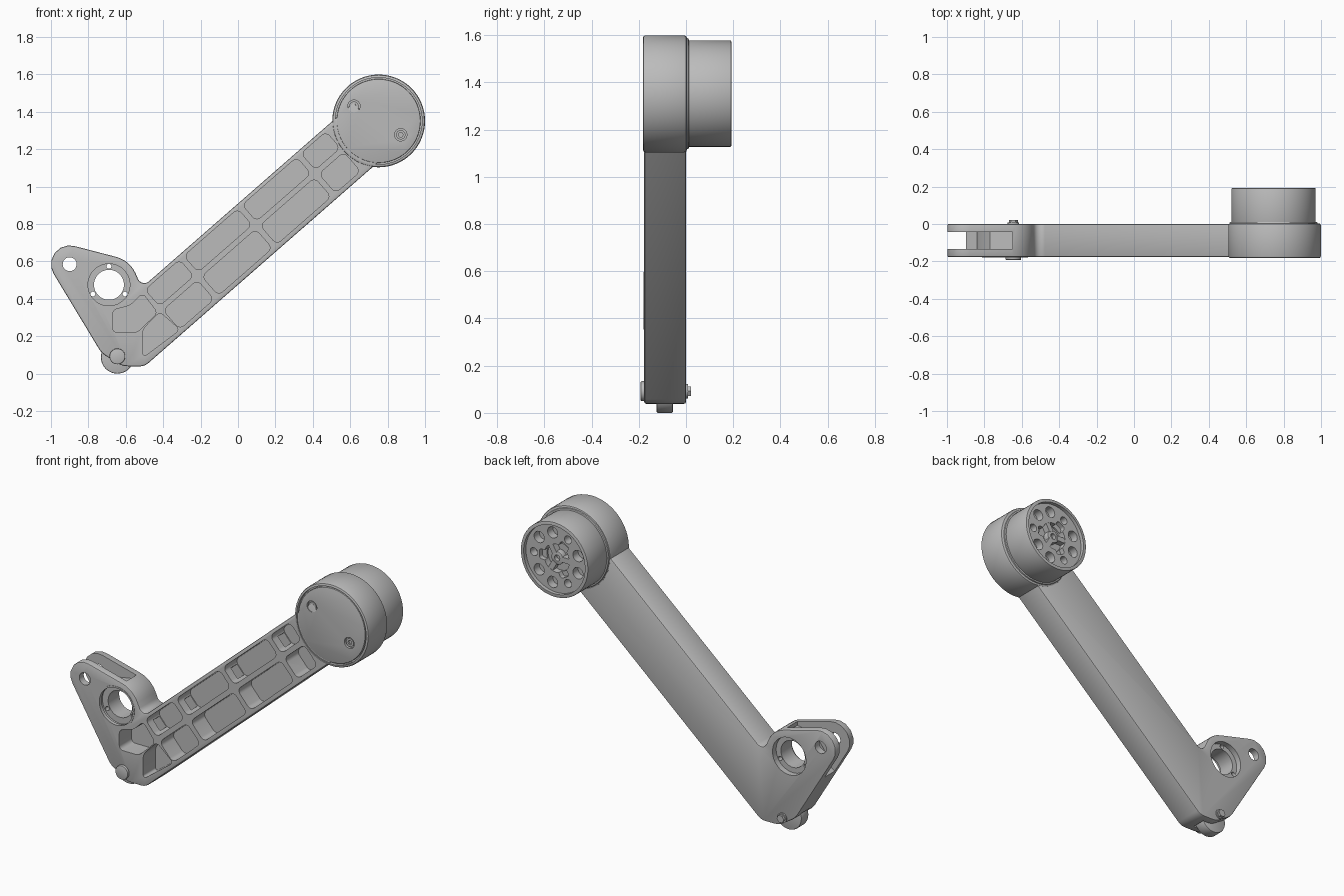
import bpy, bmesh
from math import sin, cos, pi, tau, radians
from mathutils import Vector

if "Cube" in bpy.data.objects:
    bpy.data.objects.remove(bpy.data.objects["Cube"])

grey = bpy.data.materials.new("machined_grey")
grey.use_nodes = True
grey.diffuse_color = (0.5, 0.5, 0.5, 1)
grey.node_tree.nodes["Principled BSDF"].inputs["Base Color"].default_value = (0.5, 0.5, 0.5, 1)


def circle(c, r, n=48):
    return [(c[0] + r * cos(tau * i / n), c[1] + r * sin(tau * i / n)) for i in range(n)]


def rounded(points, t=0.03, steps=6):
    """Round each corner with a true arc; a point may carry its own tangent length."""
    out, n = [], len(points)
    for i, p in enumerate(points):
        size = p[2] if len(p) > 2 else t
        c = Vector(p[:2])
        a = Vector(points[i - 1][:2]) - c
        b = Vector(points[(i + 1) % n][:2]) - c
        if size == 0:
            out.append(tuple(c))
            continue
        w = sin(a.angle(b) / 2)
        a, b = c + a.normalized() * size, c + b.normalized() * size
        for k in range(steps + 1):
            s = k / steps
            f, g, h = (1 - s) ** 2, 2 * s * (1 - s) * w, s * s
            out.append(tuple((a * f + c * g + b * h) / (f + g + h)))
    return out


def prism(name, outline, y0, y1, bevel=0):
    """Extrude an x-z outline from y0 to y1."""
    bm = bmesh.new()
    face = bm.faces.new([bm.verts.new((x, y0, z)) for x, z in outline])
    new = bmesh.ops.extrude_face_region(bm, geom=[face])["geom"]
    verts = [v for v in new if isinstance(v, bmesh.types.BMVert)]
    bmesh.ops.translate(bm, verts=verts, vec=(0, y1 - y0, 0))
    bmesh.ops.recalc_face_normals(bm, faces=bm.faces)
    mesh = bpy.data.meshes.new(name)
    bm.to_mesh(mesh)
    bm.free()
    mesh.materials.append(grey)
    obj = bpy.data.objects.new(name, mesh)
    bpy.context.scene.collection.objects.link(obj)
    if bevel:
        m = obj.modifiers.new("edge", "BEVEL")
        m.width, m.segments, m.limit_method, m.angle_limit = bevel, 2, "ANGLE", radians(60)
    return obj


def finish(obj, cutters=()):
    """Cut, apply all modifiers, drop the cutters and shade."""
    for c in cutters:
        c.hide_render = True
        m = obj.modifiers.new("cut", "BOOLEAN")
        m.object, m.operation, m.solver = c, "DIFFERENCE", "EXACT"
    bpy.context.view_layer.update()
    graph = bpy.context.evaluated_depsgraph_get()
    mesh = bpy.data.meshes.new_from_object(obj.evaluated_get(graph))
    obj.modifiers.clear()
    obj.data = mesh
    for c in cutters:
        bpy.data.objects.remove(c)
    bpy.ops.object.select_all(action="DESELECT")
    obj.select_set(True)
    bpy.context.view_layer.objects.active = obj
    bpy.ops.object.shade_smooth_by_angle(angle=radians(30))


def hole(c, r, y0, y1, n=32):
    return prism("cutter", circle(c, r, n), y0, y1)


# Frame along the arm: u runs up its length, v across it
origin, along, across = Vector((-0.5, 0.04)), Vector((0.753, 0.658)), Vector((-0.658, 0.753))


def arm_box(u0, u1, v0, v1):
    return [tuple(origin + along * u + across * v)
            for u, v in ((u0, v0), (u1, v0), (u1, v1), (u0, v1))]


HEAD, BORE, TIP, ROLLER = (0.752, 1.351), (-0.69, 0.475), (-0.9, 0.585), (-0.645, 0.092)
FRONT, BACK, FLOOR = -0.177, 0.0, -0.06

# Arm body with the triangular foot
arm_outline = rounded([
    (-0.5, 0.038, 0.03), (0.818, 1.19, 0), (0.62, 1.451, 0), (-0.5145, 0.46, 0.05),
    (-0.5775, 0.605, 0.076), (-1.113, 0.744, 0.246), (-0.73, 0.11, 0.03), (-0.62, 0.04, 0.03)])
arm = prism("arm", arm_outline, FRONT, BACK, 0.008)
cuts = []

# Weight-saving pockets in two rows
for u0, u1 in ((0.272, 0.515), (0.547, 0.929), (0.961, 1.347), (1.379, 1.555)):
    for v0, v1 in ((0.025, 0.16), (0.19, 0.305)):
        cuts.append(prism("cutter", rounded(arm_box(u0, u1, v0, v1)), -0.3, FLOOR))
corner_pocket = [(-0.51, 0.085), (-0.31, 0.235), (-0.42, 0.33), (-0.51, 0.235)]
elbow_pocket = [(-0.67, 0.22), (-0.54, 0.22), (-0.43, 0.325), (-0.51, 0.43),
                (-0.575, 0.365), (-0.67, 0.34)]
for shape in (corner_pocket, elbow_pocket):
    cuts.append(prism("cutter", rounded(shape, 0.025), -0.3, FLOOR))

# Cable passage under the ribs of the upper row
cuts.append(prism("cutter", arm_box(0.2, 1.5, 0.21, 0.28), -0.125, -0.065))

# Stepped bore, its screw holes and the tip hole
cuts += [hole(BORE, 0.08, -0.3, 0.1, 48), hole(BORE, 0.118, -0.3, -0.14, 48),
         hole(BORE, 0.112, -0.035, 0.1, 48), hole(TIP, 0.037, -0.3, 0.1)]
cuts += [hole(c, 0.013, -0.3, 0.1, 16) for c in circle(BORE, 0.099, 12)[3::4]]

# Fork slot at the tip and the roller pocket
fork = [(-1.15, 0.8), (-0.65, 0.8), (-0.65, 0.6), (-0.77, 0.58), (-0.83, 0.5),
        (-0.84, 0.43), (-0.96, 0.35), (-1.15, 0.35)]
cuts += [prism("cutter", fork, -0.135, -0.042), hole(ROLLER, 0.1, -0.132, -0.048)]
finish(arm, cuts)

# Bearing ring seated in the bore
ring = prism("bore_ring", circle(BORE, 0.122, 48), FRONT - 0.002, FRONT + 0.02)
finish(ring, [hole(BORE, 0.112, -0.3, 0.1, 48)])

# Roller, its pin and nut
finish(prism("roller", circle((-0.645, 0.088), 0.088), -0.125, -0.055, 0.006))
finish(prism("roller_pin", circle(ROLLER, 0.042, 32), -0.192, -0.17, 0.004))
finish(prism("pin_washer", circle(ROLLER, 0.03, 32), -0.01, 0.008))
finish(prism("pin_nut", circle(ROLLER, 0.024, 6), 0.0, 0.022))

# Round head housing with a recessed front cap
screws = [(0.62, 1.43), (0.87, 1.277)]
head = prism("head_housing", circle(HEAD, 0.248, 64), -0.183, 0.004, 0.012)
finish(head, [hole(HEAD, 0.232, -0.3, -0.165, 64)])
cap = prism("head_cap", circle(HEAD, 0.224, 64), -0.18, -0.15, 0.004)
finish(cap, [hole(s, 0.033, -0.3, -0.155) for s in screws])
for i, s in enumerate(screws):
    screw = prism(f"cap_screw_{i + 1}", circle(s, 0.025, 24), -0.175, -0.14)
    finish(screw, [hole(s, 0.013, -0.3, -0.16, 6)])

# Motor drum on the back with a perforated, recessed face
DRUM = (0.746, 1.352)
finish(prism("drum_collar", circle(DRUM, 0.235, 64), -0.01, 0.012, 0.006))
drum = prism("motor_drum", circle(DRUM, 0.225, 64), -0.01, 0.192, 0.004)
cuts = [hole(DRUM, 0.205, 0.17, 0.3, 64), hole(DRUM, 0.085, 0.13, 0.3)]
for i, c in enumerate(circle(DRUM, 0.152, 9)):
    cuts.append(hole(c, 0.024 if i % 3 == 0 else 0.034, 0.12, 0.3, 24))


def spoke(angle, r0, r1, half):
    d = Vector((cos(angle), sin(angle)))
    n = Vector((-d.y, d.x)) * half
    c = Vector(DRUM)
    return [tuple(p) for p in (c + d * r0 - n, c + d * r1 - n, c + d * r1 + n, c + d * r0 + n)]


for i in range(3):
    cuts.append(prism("cutter", rounded(spoke(i * tau / 3, 0.04, 0.115, 0.03), 0.015), 0.14, 0.3))
finish(drum, cuts)

# Hub inside the motor face
hub = prism("motor_hub", circle(DRUM, 0.04, 32), 0.12, 0.165, 0.004)
finish(hub, [hole(DRUM, 0.018, 0.14, 0.3, 16)])
for i in range(3):
    finish(prism(f"hub_arm_{i + 1}", spoke(i * tau / 3 + pi / 3, 0.03, 0.1, 0.016), 0.12, 0.168))
